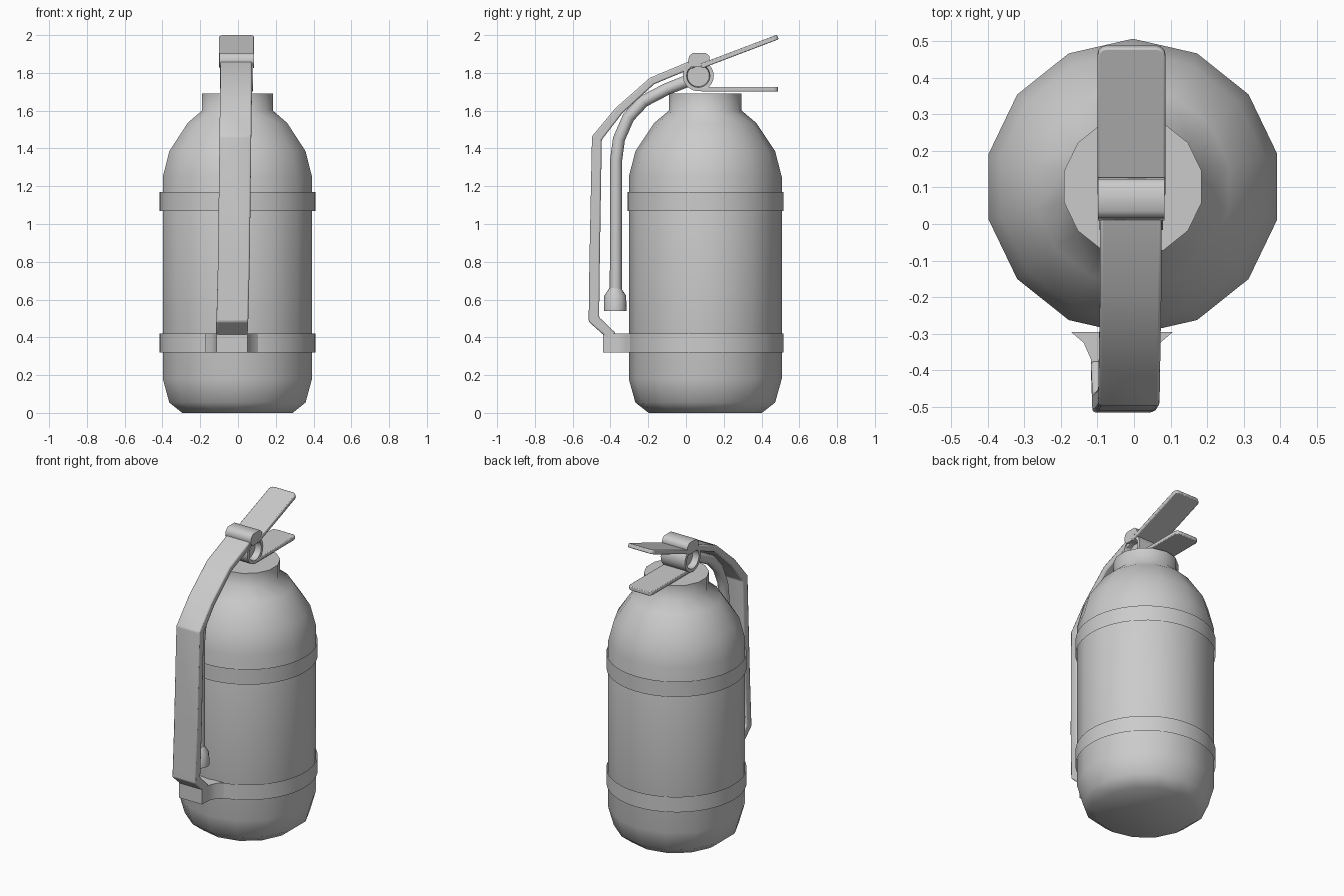
import bpy, bmesh, math
from mathutils import Vector, Matrix

if "Cube" in bpy.data.objects:
    bpy.data.objects.remove(bpy.data.objects["Cube"])

CX, CY = -0.003, 0.102


def finish(bm, name, angle=40, bevel=0):
    bmesh.ops.recalc_face_normals(bm, faces=bm.faces)
    me = bpy.data.meshes.new(name)
    bm.to_mesh(me)
    bm.free()
    ob = bpy.data.objects.new(name, me)
    bpy.context.collection.objects.link(ob)
    bpy.ops.object.select_all(action='DESELECT')
    ob.select_set(True)
    bpy.context.view_layer.objects.active = ob
    if bevel:
        m = ob.modifiers.new("bevel", 'BEVEL')
        m.width, m.segments, m.limit_method = bevel, 2, 'ANGLE'
    bpy.ops.object.shade_smooth_by_angle(angle=math.radians(angle))
    return ob


def loft(name, rings, caps=True, **kw):
    """Skin a list of closed rings, capping both ends if wanted."""
    bm = bmesh.new()
    vs = [[bm.verts.new(p) for p in r] for r in rings]
    n = len(rings[0])
    for a, b in zip(vs, vs[1:]):
        for i in range(n):
            j = (i + 1) % n
            bm.faces.new((a[i], a[j], b[j], b[i]))
    if caps:
        bm.faces.new(vs[0])
        bm.faces.new(vs[-1])
    return finish(bm, name, **kw)


def lathe(name, profile, sides, centre, rot=None, **kw):
    """Revolve (radius, height) points, first vertex facing +y."""
    rot = rot or Matrix.Identity(3)
    rings = [[Vector(centre) + rot @ Vector((r * math.sin(t), r * math.cos(t), h))
              for t in (2 * math.pi * i / sides for i in range(sides))]
             for r, h in profile]
    return loft(name, rings, **kw)


def sweep_frames(path):
    """Mitred normals in the yz plane for a path of (y, z) points."""
    pts = [Vector(p) for p in path]
    out = []
    for i, p in enumerate(pts):
        a = (p - pts[i - 1]).normalized() if i else (pts[1] - p).normalized()
        b = (pts[i + 1] - p).normalized() if i < len(pts) - 1 else a
        t = (a + b).normalized()
        out.append((p, Vector((-t.y, t.x)) / max(t.dot(b), 0.5)))
    return out


def extrude_x(name, profile, x0, x1, **kw):
    return loft(name, [[(x, y, z) for y, z in profile] for x in (x0, x1)], **kw)


# tank
lathe("tank", [(0.30, 0), (0.37, 0.055), (0.405, 0.18), (0.405, 1.25),
               (0.37, 1.385), (0.27, 1.535), (0.193, 1.60), (0.193, 1.69)],
      14, (CX, CY, 0), angle=58)

# thin open straps around the tank
for nm, z in (("upper_band", 1.07), ("lower_band", 0.32)):
    lathe(nm, [(0.413, z), (0.413, z + 0.1)], 48, (CX, CY, 0), caps=False)

# bracket on the lower band, flaring towards the tank
loft("band_bracket",
     [[(-0.033 + s * w, y, z) for s, z in ((-1, 0.32), (1, 0.32), (1, 0.42), (-1, 0.42))]
      for y, w in ((-0.44, 0.082), (-0.37, 0.085), (-0.325, 0.105), (-0.295, 0.14))])

# long front strap, drifting slightly sideways as it descends
path = [(0.05, 1.853), (-0.18, 1.757), (-0.355, 1.60), (-0.472, 1.455),
        (-0.484, 0.80), (-0.488, 0.495), (-0.39, 0.405)]
thick = [0.04, 0.04, 0.045, 0.052, 0.055, 0.055, 0.05]
xs = [-0.009, -0.009, -0.012, -0.014, -0.022, -0.03, -0.034]
rings = []
for (p, n), t, x in zip(sweep_frames(path), thick, xs):
    rings.append([(x + sx * 0.084, *(p + n * sn * t / 2))
                  for sx, sn in ((-1, -1), (1, -1), (1, 1), (-1, 1))])
loft("front_strap", rings, bevel=0.008)

# hose
path = [(0.04, 1.77), (-0.10, 1.715), (-0.225, 1.65), (-0.305, 1.565),
        (-0.355, 1.45), (-0.37, 1.34), (-0.372, 0.64)]
rings = [[(-0.016 + 0.032 * math.cos(t), *(p + n * 0.032 * math.sin(t)))
          for t in (2 * math.pi * i / 12 for i in range(12))]
         for p, n in sweep_frames(path)]
loft("hose", rings)

# nozzle
lathe("nozzle", [(0.032, 0.66), (0.058, 0.62), (0.06, 0.54), (0.045, 0.54), (0.03, 0.60)],
      14, (-0.016, -0.375, 0))

# valve barrel across the neck with hollow ends
half = [(0.058, -0.045), (0.062, -0.087), (0.082, -0.087)]
lathe("valve_barrel", half + [(r, -h) for r, h in reversed(half)], 24,
      (-0.008, 0.065, 1.785), Matrix.Rotation(math.pi / 2, 3, 'Y'))

# saddle on top of the barrel
extrude_x("valve_saddle", [(0.03, 1.83), (0.01, 1.855), (0.017, 1.89), (0.035, 1.905),
                           (0.105, 1.905), (0.123, 1.89), (0.128, 1.86), (0.105, 1.83)],
          -0.099, 0.084, angle=50)


# squeeze handles: thin plates with rounded far corners
def handle(name, start, end, x0, x1, th, r=0.025):
    s, e = Vector(start), Vector(end)
    d = (e - s).normalized()
    n = Vector((-d.y, d.x))
    length = (e - s).length
    outline = [(x0, 0), (x1, 0)]
    for cx, a0 in ((x1 - r, 0), (x0 + r, 90)):
        for k in range(4):
            a = math.radians(a0 + 30 * k)
            outline.append((cx + r * math.cos(a), length - r + r * math.sin(a)))
    loft(name, [[(x, *(s + d * l + n * o)) for x, l in outline]
                for o in (-th / 2, th / 2)], bevel=0.005)


handle("upper_handle", (0.08, 1.836), (0.486, 1.99), -0.1, 0.086, 0.026)
handle("lower_handle", (0.08, 1.713), (0.488, 1.713), -0.088, 0.08, 0.025)
